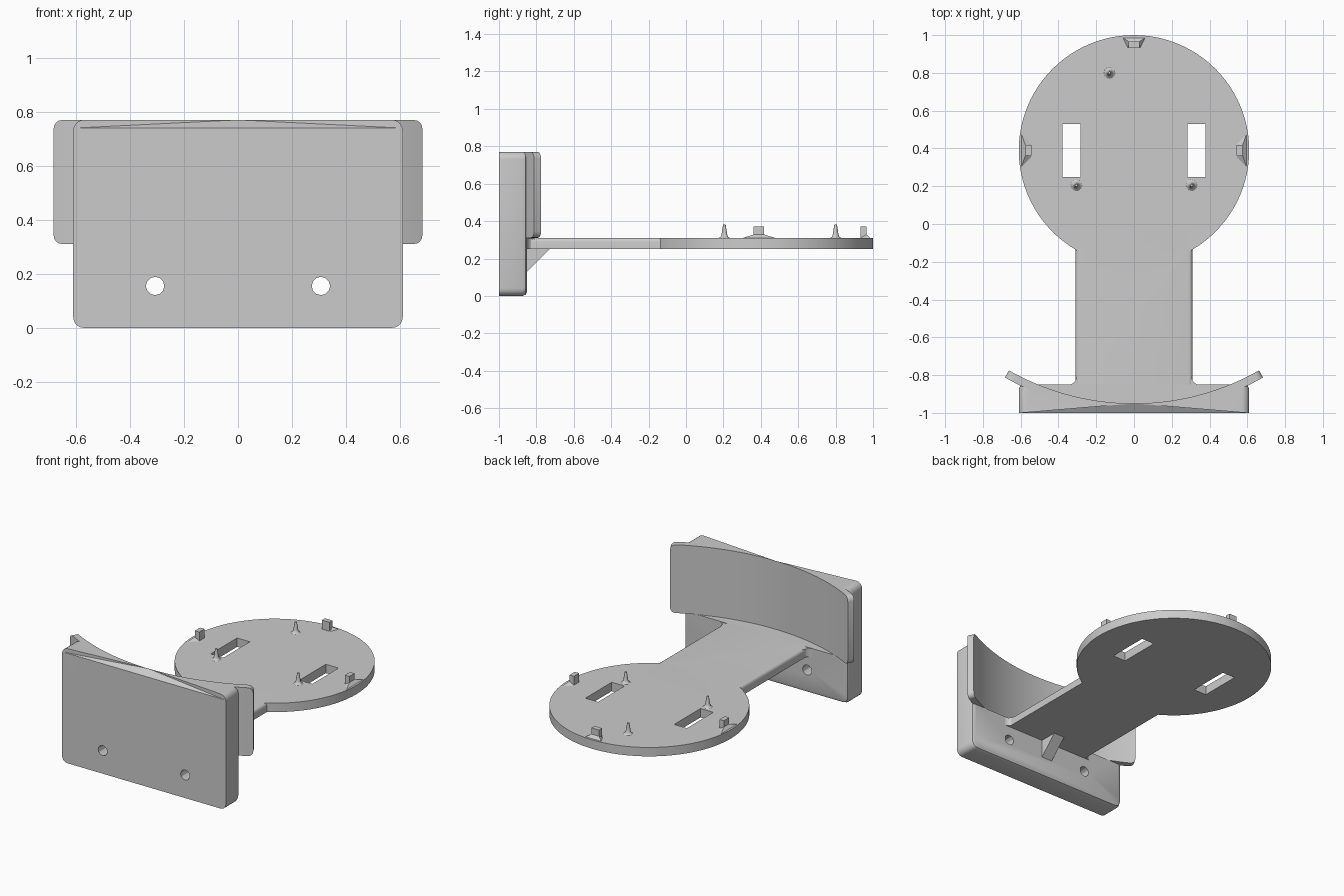
import bpy, bmesh, math
from mathutils import Matrix, Vector

cube = bpy.data.objects.get("Cube")
if cube:
    bpy.data.objects.remove(cube, do_unlink=True)

grey = bpy.data.materials.new("plain grey")
grey.use_nodes = True
grey.diffuse_color = (0.6, 0.6, 0.6, 1)
grey.node_tree.nodes["Principled BSDF"].inputs["Base Color"].default_value = (0.6, 0.6, 0.6, 1)

CENTRE_Y = 0.39          # middle of the round tray and of the curved rest
DISC_R = 0.61
REST_R = 1.34
BED_LOW, BED_TOP = 0.25, 0.31
TOP = 0.77


def finish(name, bm):
    bmesh.ops.recalc_face_normals(bm, faces=bm.faces)
    mesh = bpy.data.meshes.new(name)
    bm.to_mesh(mesh)
    bm.free()
    mesh.materials.append(grey)
    obj = bpy.data.objects.new(name, mesh)
    bpy.context.collection.objects.link(obj)
    return obj


def loft(name, rings):
    """Skin a stack of equal loops and cap both ends."""
    bm = bmesh.new()
    loops = [[bm.verts.new(p) for p in ring] for ring in rings]
    n = len(loops[0])
    for a, b in zip(loops, loops[1:]):
        for i in range(n):
            j = (i + 1) % n
            bm.faces.new((a[i], a[j], b[j], b[i]))
    bm.faces.new(loops[0])
    bm.faces.new(loops[-1])
    return finish(name, bm)


def hull(name, points):
    bm = bmesh.new()
    for p in points:
        bm.verts.new(p)
    bmesh.ops.convex_hull(bm, input=bm.verts)
    return finish(name, bm)


def box(name, x0, x1, y0, y1, z0, z1):
    return hull(name, [(x, y, z) for x in (x0, x1) for y in (y0, y1) for z in (z0, z1)])


def circle(r, n, cx=0, cy=0):
    return [(cx + r * math.cos(math.tau * i / n), cy + r * math.sin(math.tau * i / n)) for i in range(n)]


def rounded(x0, x1, z0, z1, r, steps=5):
    pts = []
    corners = ((x1 - r, z1 - r), (x0 + r, z1 - r), (x0 + r, z0 + r), (x1 - r, z0 + r))
    for k, (cx, cz) in enumerate(corners):
        for i in range(steps + 1):
            a = math.pi / 2 * (k + i / steps)
            pts.append((cx + r * math.cos(a), cz + r * math.sin(a)))
    return pts


def upright(name, outline, z0, z1):
    return loft(name, [[(x, y, z) for x, y in outline] for z in (z0, z1)])


def boolean(obj, other, operation):
    mod = obj.modifiers.new("cut", 'BOOLEAN')
    mod.operation = operation
    mod.solver = 'EXACT'
    mod.object = other
    bpy.context.view_layer.objects.active = obj
    bpy.ops.object.modifier_apply(modifier=mod.name)
    bpy.data.objects.remove(other, do_unlink=True)


def smooth(obj, angle=30):
    bpy.ops.object.select_all(action='DESELECT')
    obj.select_set(True)
    bpy.context.view_layer.objects.active = obj
    bpy.ops.object.shade_smooth_by_angle(angle=math.radians(angle))


# Mounting plate with softened rear edge
rings = []
for y, inset in ((-1, 0), (-0.875, 0), (-0.857, 0.007), (-0.85, 0.022)):
    outline = rounded(-DISC_R + inset, DISC_R - inset, inset, TOP - inset * 0.1, 0.04)
    rings.append([(x, y, z) for x, z in outline])
plate = loft("mounting_plate", rings)

# Hollow for the curved rest
boolean(plate, upright("hollow", circle(REST_R + 0.012, 256, 0, CENTRE_Y), BED_TOP, 1), 'DIFFERENCE')

# Curved rest: ring sector whose ends have rounded corners
half = math.radians(29.6)
rings = []
steps = 64
corner = 0.035 / REST_R
angles = [half * (2 * i / steps - 1) for i in range(steps + 1)]
angles += [s * (half - corner * k) for s in (-1, 1) for k in (0.1, 0.35, 0.65)]
for a in sorted(angles):
    t = max(0, 1 - (half - abs(a)) / corner)
    trim = 0.035 * (1 - math.sqrt(1 - t * t))
    ring = []
    for r, z in ((REST_R, BED_TOP + trim), (REST_R + 0.043, BED_TOP + trim),
                 (REST_R + 0.043, TOP - trim), (REST_R, TOP - trim)):
        ring.append((r * math.sin(a), CENTRE_Y - r * math.cos(a), z))
    rings.append(ring)
boolean(plate, loft("curved_rest", rings), 'UNION')

# Shallow sloping notch along the front top edge
notch = [(s * 0.6, y, z) for s in (-1, 1) for y, z in ((-1.0, 0.74), (-1.0, 0.9), (-1.1, 0.68), (-1.1, 0.9))]
boolean(plate, hull("notch", notch + [(0, -0.95, TOP), (0, -0.95, 0.9)]), 'DIFFERENCE')

# Screw holes
for s in (-1, 1):
    hole = circle(0.034, 12, s * 0.307, 0.155)
    boolean(plate, loft("hole", [[(x, y, z) for x, z in hole] for y in (-1.1, -0.7)]), 'DIFFERENCE')
smooth(plate)

# Round tray
tray = upright("round_tray", circle(DISC_R, 96, 0, CENTRE_Y), BED_LOW, BED_TOP)

# Arm with rounded upper sides
section = [(-0.31, BED_LOW), (0.31, BED_LOW)]
for k, start in ((1, 0), (-1, 90)):
    for i in range(5):
        a = math.radians(start + 22.5 * i)
        section.append((k * 0.29 + 0.02 * math.cos(a), BED_TOP - 0.02 + 0.02 * math.sin(a)))
arm = loft("arm", [[(x, y, z) for x, z in section] for y in (-0.87, 0.1)])
boolean(tray, arm, 'UNION')

# Slots through the tray
for s in (-1, 1):
    boolean(tray, box("slot", s * 0.283, s * 0.378, 0.25, 0.53, 0.1, 0.5), 'DIFFERENCE')
smooth(tray)

# Concave fillets where the arm meets the plate
for side, s in (("left", 1), ("right", -1)):
    outline = [(s * 0.29, -0.86), (s * 0.345, -0.86)]
    for i in range(6):
        a = math.pi / 2 * i / 5
        outline.append((s * (0.345 - 0.04 * math.sin(a)), -0.81 - 0.04 * math.cos(a)))
    outline.append((s * 0.29, -0.81))
    smooth(upright(side + "_arm_fillet", outline, BED_LOW, BED_TOP - 0.004))

# Gusset under the arm
hull("gusset", [(x, y, z) for x in (-0.04, 0.04)
                for y, z in ((-0.86, 0.12), (-0.86, 0.255), (-0.725, 0.255))])

# Locating pins with flared feet
for name, x, y in (("left_pin", 0.305, 0.205), ("right_pin", -0.305, 0.205), ("rear_pin", -0.13, 0.8)):
    profile = ((0.032, 0.309), (0.02, 0.316), (0.015, 0.33), (0.012, 0.35), (0.007, 0.382))
    smooth(loft(name, [[(px, py, z) for px, py in circle(r, 12, x, y)] for r, z in profile]), 50)

# Rim clips on flared feet
for name, angle, flare in (("left_clip", 0, 0.09), ("rear_clip", 90, 0.06), ("right_clip", 180, 0.09)):
    turn = Matrix.Translation((0, CENTRE_Y, 0)) @ Matrix.Rotation(math.radians(angle), 4, 'Z')
    tab = box(name, 0.542, 0.575, -0.028, 0.028, 0.3, 0.37)
    foot = hull(name + "_foot", [p for s in (-1, 1) for p in (
        (0.597, s * flare, 0.309), (0.54, s * 0.032, 0.309), (0.575, s * 0.028, 0.328))])
    for obj in (tab, foot):
        obj.data.transform(turn)
